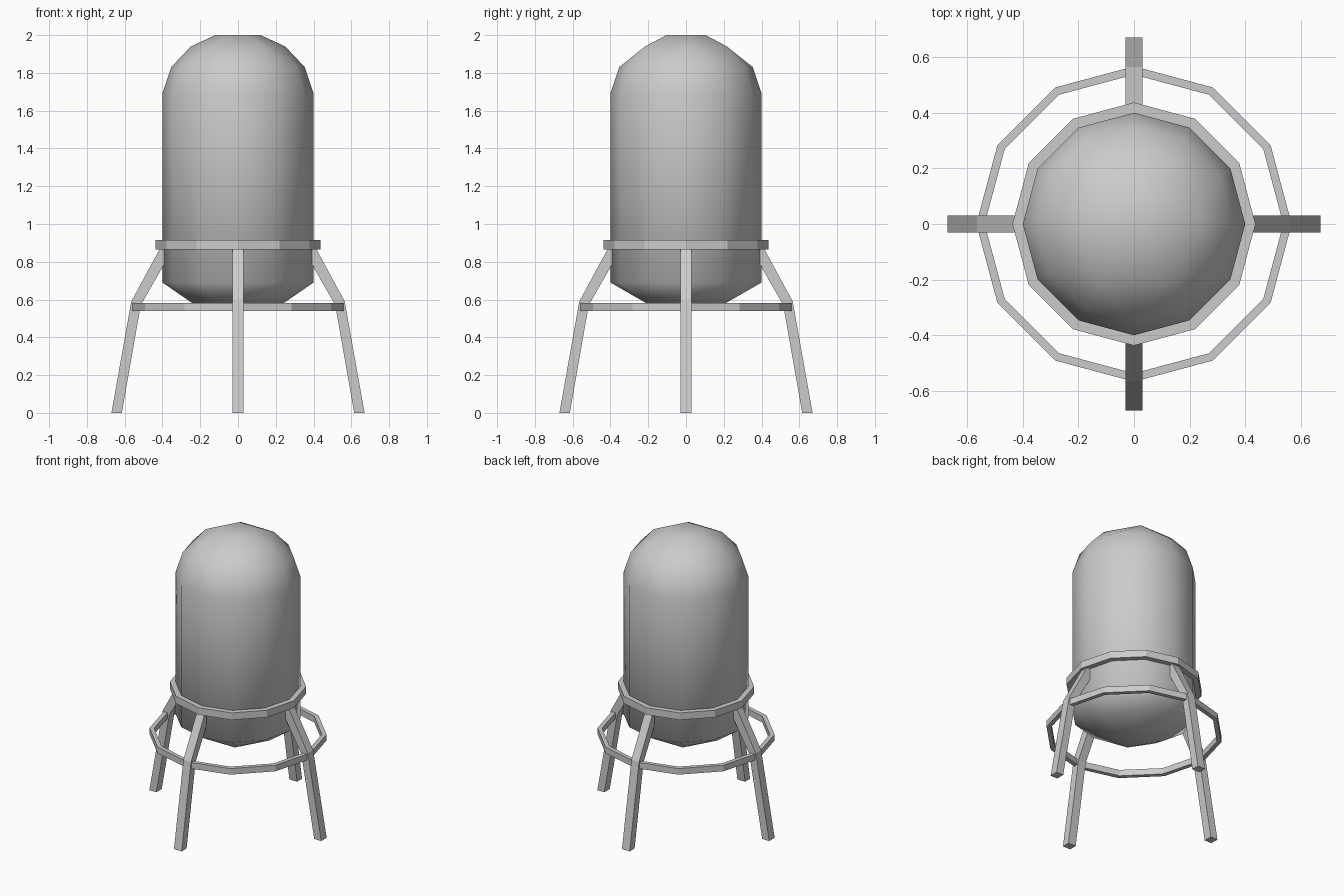
import bpy
import bmesh
from math import cos, sin, pi, radians
from mathutils import Matrix

cube = bpy.data.objects.get("Cube")
if cube:
    bpy.data.objects.remove(cube, do_unlink=True)

GREY = (0.6, 0.6, 0.6, 1)
grey = bpy.data.materials.new("light grey metal")
grey.use_nodes = True
grey.diffuse_color = GREY
grey.node_tree.nodes["Principled BSDF"].inputs["Base Color"].default_value = GREY


def finish(name, bm):
    bmesh.ops.recalc_face_normals(bm, faces=bm.faces)
    mesh = bpy.data.meshes.new(name)
    bm.to_mesh(mesh)
    bm.free()
    mesh.materials.append(grey)
    obj = bpy.data.objects.new(name, mesh)
    bpy.context.collection.objects.link(obj)
    return obj


def circle(bm, sides, radius, z):
    steps = [2 * pi * i / sides for i in range(sides)]
    return [bm.verts.new((radius * cos(a), radius * sin(a), z)) for a in steps]


def ring(name, inner, outer, bottom, top, sides=12):
    bm = bmesh.new()
    loops = [circle(bm, sides, r, z) for r, z in
             ((inner, bottom), (outer, bottom), (outer, top), (inner, top))]
    for k in range(4):
        a, b = loops[k], loops[(k + 1) % 4]
        for i in range(sides):
            j = (i + 1) % sides
            bm.faces.new((a[i], a[j], b[j], b[i]))
    return finish(name, bm)


# Tank: twelve-sided wall whose domed ends reduce to six sides
bm = bmesh.new()
for sides, radius, z in ((6, 0.12, 0.54), (6, 0.24, 0.58), (12, 0.4, 0.69),
                         (12, 0.4, 1.69), (12, 0.354, 1.83),
                         (6, 0.25, 1.94), (6, 0.12, 2.0)):
    circle(bm, sides, radius, z)
bmesh.ops.convex_hull(bm, input=bm.verts)
bmesh.ops.dissolve_limit(bm, angle_limit=radians(1), verts=bm.verts, edges=bm.edges)
tank = finish("tank", bm)
tank.data.shade_smooth()

# Hoops: one hugging the tank, one bracing the legs
ring("upper_hoop", 0.395, 0.437, 0.865, 0.915)
ring("lower_hoop", 0.537, 0.567, 0.54, 0.583)

# Legs: bent flat bars, one for each side
outer_edge = [(0.67, 0), (0.565, 0.59), (0.415, 0.867)]
inner_edge = [(0.615, 0), (0.515, 0.57), (0.345, 0.867)]
for k, side in enumerate(("left", "back", "right", "front")):
    bm = bmesh.new()
    sections = []
    for (ro, zo), (ri, zi) in zip(outer_edge, inner_edge):
        sections.append([bm.verts.new(p) for p in (
            (ro, -0.03, zo), (ro, 0.03, zo), (ri, 0.03, zi), (ri, -0.03, zi))])
    for a, b in zip(sections, sections[1:]):
        for i in range(4):
            j = (i + 1) % 4
            bm.faces.new((a[i], a[j], b[j], b[i]))
    bm.faces.new(sections[0])
    bm.faces.new(sections[-1])
    bm.transform(Matrix.Rotation(k * pi / 2, 4, 'Z'))
    finish(side + "_leg", bm)
